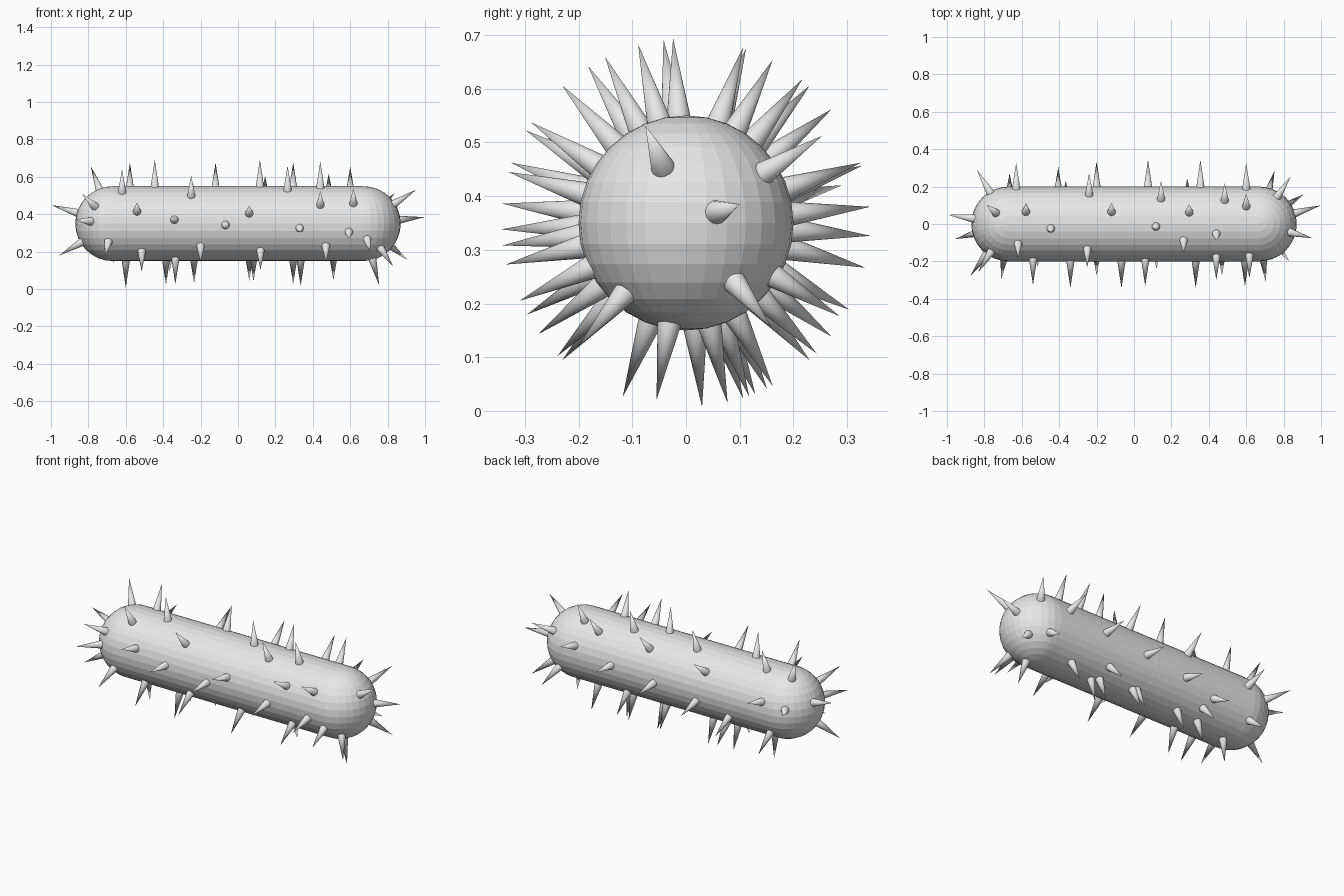
import bpy, math
from mathutils import Vector

if "Cube" in bpy.data.objects:
    bpy.data.objects.remove(bpy.data.objects["Cube"])

R, HALF, MID, REACH = 0.2, 0.67, 0.35, 0.344

grey = bpy.data.materials.new("light_grey")
grey.diffuse_color = (0.8, 0.8, 0.8, 1)
grey.use_nodes = True
grey.node_tree.nodes["Principled BSDF"].inputs["Base Color"].default_value = grey.diffuse_color


def finish(name, smooth=False):
    ob = bpy.context.object
    ob.name = name
    ob.data.materials.append(grey)
    if smooth:
        bpy.ops.object.shade_smooth_by_angle(angle=math.radians(40))
    return ob


# rounded ends and the hidden joint between the two halves
for name, x in (("left_cap", -HALF), ("right_cap", HALF), ("middle_joint", 0)):
    bpy.ops.mesh.primitive_uv_sphere_add(segments=32, ring_count=16, radius=R,
                                         location=(x, 0, MID))
    finish(name)

# two straight body halves, with a thin seam in the middle
GAP = 0.006
for name, s in (("left_body", -1), ("right_body", 1)):
    bpy.ops.mesh.primitive_cylinder_add(vertices=32, radius=R, depth=HALF - GAP,
                                        end_fill_type='NOTHING',
                                        location=(s * (HALF + GAP) / 2, 0, MID),
                                        rotation=(0, math.pi / 2, 0))
    finish(name)


def spike(name, origin, direction):
    """Cone pointing away from origin, its base sunk just into the body."""
    d = Vector(direction).normalized()
    start = 0.185
    bpy.ops.mesh.primitive_cone_add(vertices=16, radius1=0.024, radius2=0,
                                    depth=REACH - start,
                                    location=Vector(origin) + d * (start + REACH) / 2,
                                    rotation=d.to_track_quat('Z', 'Y').to_euler())
    finish(name, smooth=True)


# spikes around the straight part: position along x, angle from the back (+y) up
side_spikes = [
    # top
    (-.578, 71), (-.445, 97), (-.24, 38), (-.12, 71), (.117, 94), (.145, 48),
    (.295, 72), (.44, 105), (.485, 51), (.60, 62),
    # front
    (-.62, 122), (-.25, 132), (.265, 116), (.44, 150), (.617, 147), (-.54, 161),
    (-.34, 174), (-.067, 182), (.06, 164), (.33, 187), (.593, 193), (.47, 217),
    (.12, 226), (-.2, 217), (-.515, 228),
    # back
    (-.665, -38), (-.63, 18), (-.405, -28), (-.365, -48), (-.2, -14), (.075, -4),
    (.285, -45), (.355, 5), (.60, 19),
    # underside
    (-.6, -85), (-.385, -72), (-.335, -110), (-.235, -68), (.06, -62), (.083, -64),
    (.295, -70), (.335, -77), (.51, -62),
]
for i, (x, deg) in enumerate(side_spikes):
    a = math.radians(deg)
    spike(f"side_spike_{i + 1}", (x, 0, MID), (0, math.cos(a), math.sin(a)))

# spikes fanning out of each rounded end
right_dirs = [(.33, .10, .035), (.28, -.075, .18), (.165, .25, .16), (.23, .155, -.19),
              (.16, -.2, -.23), (.085, -.055, -.33), (.08, .28, -.17), (.035, -.31, -.145)]
left_dirs = [(-.33, .05, .10), (-.285, -.08, -.17), (-.2, -.27, .02), (-.165, -.26, .16),
             (-.115, .10, .30), (-.17, .29, .07), (-.04, -.295, -.17)]
for side, x, dirs in (("right", HALF, right_dirs), ("left", -HALF, left_dirs)):
    for i, d in enumerate(dirs):
        spike(f"{side}_end_spike_{i + 1}", (x, 0, MID), d)
